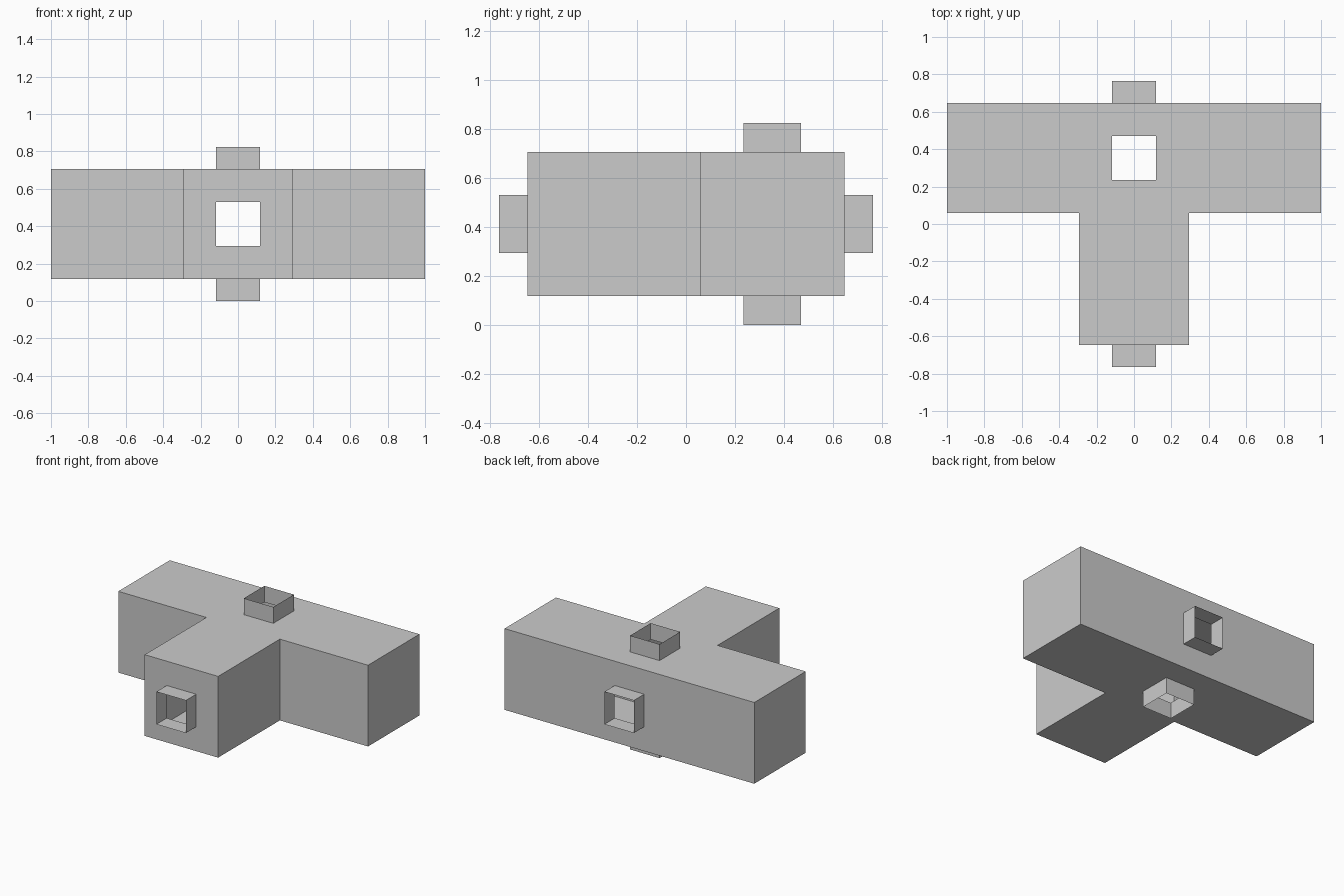
import bpy
import bmesh
from mathutils import Vector, Matrix

if "Cube" in bpy.data.objects:
    bpy.data.objects.remove(bpy.data.objects["Cube"])

HALF = 0.294          # half width of the square passage
ARM = 1.0 - HALF      # length of each arm
PORT = 0.118          # half width and length of the square ports
CENTRE = Vector((0, 0.353, 0.412))

bm = bmesh.new()
bmesh.ops.create_cube(bm, size=2 * HALF, matrix=Matrix.Translation(CENTRE))


def outer_face(direction):
    """The outermost face that looks along the direction."""
    d = Vector(direction)
    bm.normal_update()
    facing = [f for f in bm.faces if f.normal.dot(d) > 0.9]
    return max(facing, key=lambda f: f.calc_center_median().dot(d))


def pull(face, direction, length):
    """Extrude a face and return its new cap."""
    cap = bmesh.ops.extrude_face_region(bm, geom=[face])
    verts = [v for v in cap["geom"] if isinstance(v, bmesh.types.BMVert)]
    new = [f for f in cap["geom"] if isinstance(f, bmesh.types.BMFace)][0]
    bmesh.ops.translate(bm, verts=verts, vec=Vector(direction) * length)
    if face.is_valid:
        bmesh.ops.delete(bm, geom=[face], context='FACES_ONLY')
    return new


# T-shaped hollow body: left, right and front arms
core = {d: outer_face(d) for d in
        [(-1, 0, 0), (1, 0, 0), (0, -1, 0), (0, 1, 0), (0, 0, 1), (0, 0, -1)]}
for d in [(-1, 0, 0), (1, 0, 0), (0, -1, 0)]:
    core[d] = pull(core[d], d, ARM)

# Open, thin-walled square ports on the front, back, top and bottom
for d in [(0, -1, 0), (0, 1, 0), (0, 0, 1), (0, 0, -1)]:
    face = core[d]
    bm.normal_update()
    bmesh.ops.inset_individual(bm, faces=[face], thickness=HALF - PORT,
                               use_even_offset=True)
    cap = pull(face, d, PORT)
    bmesh.ops.delete(bm, geom=[cap], context='FACES_ONLY')

bmesh.ops.recalc_face_normals(bm, faces=bm.faces[:])
mesh = bpy.data.meshes.new("junction_body")
bm.to_mesh(mesh)
bm.free()
bpy.context.collection.objects.link(bpy.data.objects.new("junction_body", mesh))
